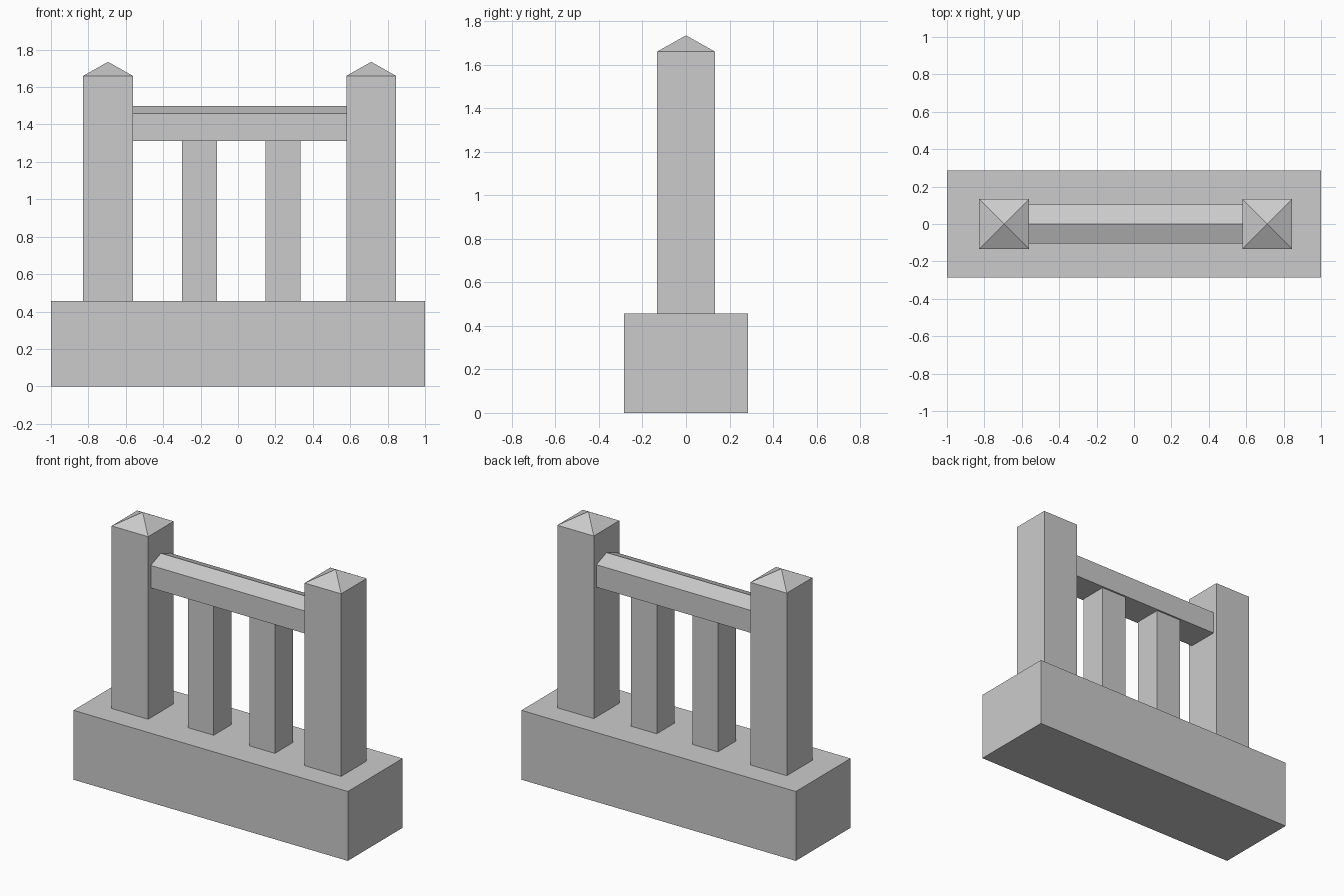
import bpy

cube = bpy.data.objects.get("Cube")
if cube:
    bpy.data.objects.remove(cube, do_unlink=True)

# Single stone colour
stone = bpy.data.materials.new("grey stone")
stone.use_nodes = True
colour = (0.6, 0.6, 0.6, 1)
stone.diffuse_color = colour
stone.node_tree.nodes["Principled BSDF"].inputs["Base Color"].default_value = colour


def make_object(name, verts, faces):
    mesh = bpy.data.meshes.new(name)
    mesh.from_pydata(verts, [], faces)
    mesh.materials.append(stone)
    obj = bpy.data.objects.new(name, mesh)
    bpy.context.collection.objects.link(obj)
    return obj


def block(name, x, width, depth, bottom, top, peak=None):
    """Upright block; a peak height replaces the flat top with a pyramid."""
    w, d = width / 2, depth / 2
    ring = [(x - w, -d), (x + w, -d), (x + w, d), (x - w, d)]
    verts = [(px, py, z) for z in (bottom, top) for px, py in ring]
    faces = [(3, 2, 1, 0)]
    faces += [(i, (i + 1) % 4, (i + 1) % 4 + 4, i + 4) for i in range(4)]
    if peak is None:
        faces.append((4, 5, 6, 7))
    else:
        verts.append((x, 0, peak))
        faces += [(i + 4, (i + 1) % 4 + 4, 8) for i in range(4)]
    return make_object(name, verts, faces)


def extrude_along_x(name, profile, x0, x1):
    """Sweep a closed (y, z) profile between two x positions."""
    n = len(profile)
    verts = [(x, y, z) for x in (x0, x1) for y, z in profile]
    faces = [tuple(reversed(range(n))), tuple(range(n, 2 * n))]
    faces += [(i, (i + 1) % n, (i + 1) % n + n, i + n) for i in range(n)]
    return make_object(name, verts, faces)


# Plinth
BASE_TOP = 0.457
block("base", 0, 2.0, 0.57, 0, BASE_TOP)

# End posts with pyramid caps
for side, x in (("right", -0.695), ("left", 0.712)):
    block(side + "_post", x, 0.266, 0.266, BASE_TOP, 1.66, peak=1.735)

# Balusters under the rail
for side, x in (("right", -0.205), ("left", 0.241)):
    block(side + "_baluster", x, 0.187, 0.187, BASE_TOP, 1.312)

# Handrail with a ridged top
rail_profile = [(-0.105, 1.312), (0.105, 1.312), (0.105, 1.46), (0, 1.5), (-0.105, 1.46)]
extrude_along_x("handrail", rail_profile, -0.562, 0.579)
